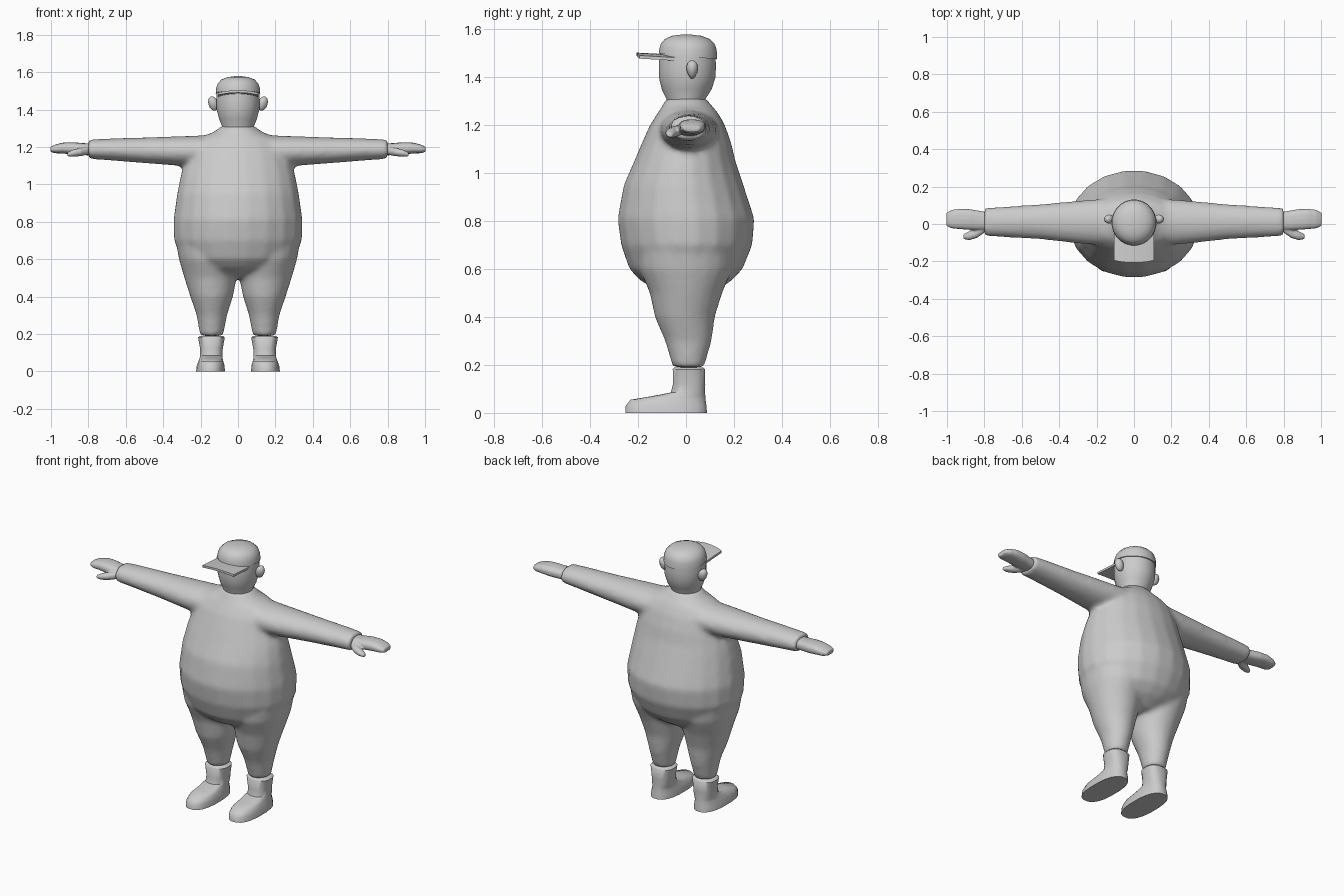
import bpy, bmesh, math
from mathutils import Vector

grey = bpy.data.materials.new("plain_grey")
grey.diffuse_color = (0.6, 0.6, 0.6, 1)


def finish(name, bm, angle=40):
    bmesh.ops.recalc_face_normals(bm, faces=bm.faces)
    me = bpy.data.meshes.new(name)
    bm.to_mesh(me)
    bm.free()
    me.materials.append(grey)
    ob = bpy.data.objects.new(name, me)
    bpy.context.collection.objects.link(ob)
    bpy.ops.object.select_all(action='DESELECT')
    ob.select_set(True)
    bpy.context.view_layer.objects.active = ob
    bpy.ops.object.shade_smooth_by_angle(angle=math.radians(angle))
    return ob


def loft(bm, rows, axis='z', n=20, power=1.0, side=1):
    """Rows: (position along axis, centre a, centre b, radius a, radius b)."""
    rings = []
    for t, ca, cb, ra, rb in rows:
        ring = []
        for i in range(n):
            w = 2 * math.pi * (i + 0.5) / n
            c, s = math.cos(w), math.sin(w)
            a = ca + ra * math.copysign(abs(c) ** power, c)
            b = cb + rb * math.copysign(abs(s) ** power, s)
            p = (a, b, t) if axis == 'z' else (t, a, b)
            ring.append(bm.verts.new((p[0] * side, p[1], p[2])))
        rings.append(ring)
    for r0, r1 in zip(rings, rings[1:]):
        for i in range(n):
            j = (i + 1) % n
            bm.faces.new((r0[i], r0[j], r1[j], r1[i]))
    bm.faces.new(rings[0][::-1])
    bm.faces.new(rings[-1])


def blend(ob, voxel, repeat):
    """Fuse overlapping volumes into one soft skin."""
    m = ob.modifiers.new("fuse", 'REMESH')
    m.mode, m.voxel_size, m.use_smooth_shade = 'VOXEL', voxel, True
    m = ob.modifiers.new("soften", 'SMOOTH')
    m.factor, m.iterations = 0.5, repeat


# Body: torso with legs and sleeves fused
bm = bmesh.new()
torso = [(0.50, 0, 0.01, 0.10, 0.10), (0.55, 0, 0, 0.23, 0.19),
         (0.60, 0, 0, 0.30, 0.238), (0.70, 0, 0.003, 0.345, 0.276),
         (0.81, 0, 0, 0.348, 0.288), (0.95, 0, -0.01, 0.328, 0.252),
         (1.05, 0, -0.005, 0.308, 0.213), (1.12, 0, 0.002, 0.285, 0.19),
         (1.20, 0, 0.006, 0.26, 0.158), (1.25, 0, 0.008, 0.21, 0.128),
         (1.28, 0, 0.005, 0.13, 0.105), (1.315, 0, 0, 0.085, 0.082)]
loft(bm, torso)
leg = [(0.19, 0.141, 0.01, 0.062, 0.066), (0.30, 0.140, 0.01, 0.082, 0.098),
       (0.40, 0.141, -0.005, 0.115, 0.126), (0.50, 0.147, 0, 0.141, 0.152),
       (0.60, 0.160, 0, 0.157, 0.195), (0.70, 0.170, 0, 0.165, 0.20)]
arm = [(0.10, 0.01, 1.18, 0.13, 0.085), (0.30, 0.01, 1.178, 0.115, 0.080),
       (0.50, 0.012, 1.182, 0.094, 0.069), (0.70, 0.011, 1.187, 0.082, 0.058),
       (0.80, 0.010, 1.188, 0.076, 0.052)]
for s in (1, -1):
    loft(bm, leg, side=s)
    loft(bm, arm, axis='x', side=s)
body = finish("body", bm)
blend(body, 0.014, 8)

# Head
bm = bmesh.new()
loft(bm, [(1.28, 0, 0, 0.085, 0.078), (1.31, 0, 0, 0.086, 0.082),
          (1.35, 0, 0.003, 0.102, 0.105), (1.40, 0, 0.005, 0.115, 0.119),
          (1.45, 0, 0.006, 0.117, 0.120), (1.50, 0, 0.006, 0.114, 0.117)], n=24)
finish("head", bm)

# Cap crown, rim dipping toward the back
bm = bmesh.new()
loft(bm, [(1.488, 0, 0.008, 0.120, 0.123), (1.515, 0, 0.008, 0.118, 0.121),
          (1.540, 0, 0.007, 0.109, 0.113), (1.560, 0, 0.005, 0.090, 0.094),
          (1.573, 0, 0.003, 0.058, 0.062), (1.578, 0, 0.002, 0.02, 0.022)], n=24)
for v in bm.verts:
    if v.co.z < 1.5:
        v.co.z -= 0.1 * v.co.y
finish("cap_crown", bm)

# Cap brim: arched tapered plate
bm = bmesh.new()
cols = 8
grid = {}
for i in range(cols + 1):
    u = 2 * i / cols - 1
    for j, (y, z) in enumerate(((-0.04, 1.494), (-0.195 - 0.012 * (1 - u * u), 1.503))):
        for k in (0, 1):
            grid[i, j, k] = bm.verts.new((0.107 * u, y, z - 0.012 * u * u - 0.013 * k))
for i in range(cols):
    for k in (0, 1):
        bm.faces.new([grid[i, 0, k], grid[i + 1, 0, k], grid[i + 1, 1, k], grid[i, 1, k]])
    for j in (0, 1):
        bm.faces.new([grid[i, j, 0], grid[i + 1, j, 0], grid[i + 1, j, 1], grid[i, j, 1]])
for i in (0, cols):
    bm.faces.new([grid[i, 0, 0], grid[i, 1, 0], grid[i, 1, 1], grid[i, 0, 1]])
finish("cap_brim", bm)

hand = [(0.77, 0.015, 1.186, 0.045, 0.034), (0.82, 0.018, 1.188, 0.052, 0.032),
        (0.88, 0.024, 1.192, 0.056, 0.033), (0.93, 0.027, 1.194, 0.055, 0.030),
        (0.975, 0.026, 1.190, 0.050, 0.024), (1.003, 0.024, 1.187, 0.036, 0.014)]
thumb = [(0.80, -0.025, 1.180, 0.022, 0.022), (0.84, -0.048, 1.173, 0.028, 0.023),
         (0.88, -0.062, 1.167, 0.025, 0.020), (0.912, -0.068, 1.160, 0.014, 0.011)]
boot = [(0.0, 0.147, -0.083, 0.078, 0.172), (0.03, 0.146, -0.083, 0.075, 0.170),
        (0.055, 0.145, -0.075, 0.067, 0.158), (0.070, 0.144, -0.030, 0.062, 0.112),
        (0.085, 0.143, 0.008, 0.060, 0.072), (0.12, 0.142, 0.013, 0.061, 0.068),
        (0.182, 0.142, 0.012, 0.072, 0.068), (0.190, 0.142, 0.012, 0.062, 0.060)]
for s, label in ((1, "left"), (-1, "right")):
    # Mitten hand with thumb
    bm = bmesh.new()
    loft(bm, hand, axis='x', n=14, power=0.8, side=s)
    loft(bm, thumb, axis='x', n=10, side=s)
    blend(finish(label + "_hand", bm), 0.006, 3)
    # Boot
    bm = bmesh.new()
    loft(bm, boot, n=20, power=0.8, side=s)
    finish(label + "_boot", bm, 50)
    # Ear
    bm = bmesh.new()
    bmesh.ops.create_uvsphere(bm, u_segments=12, v_segments=8, radius=1)
    for v in bm.verts:
        v.co = Vector((s * (0.132 + 0.028 * v.co.x), 0.026 + (0.024 + 0.006 * v.co.z) * v.co.y,
                       1.432 + 0.037 * v.co.z + 0.01 * v.co.x))
    finish(label + "_ear", bm)
